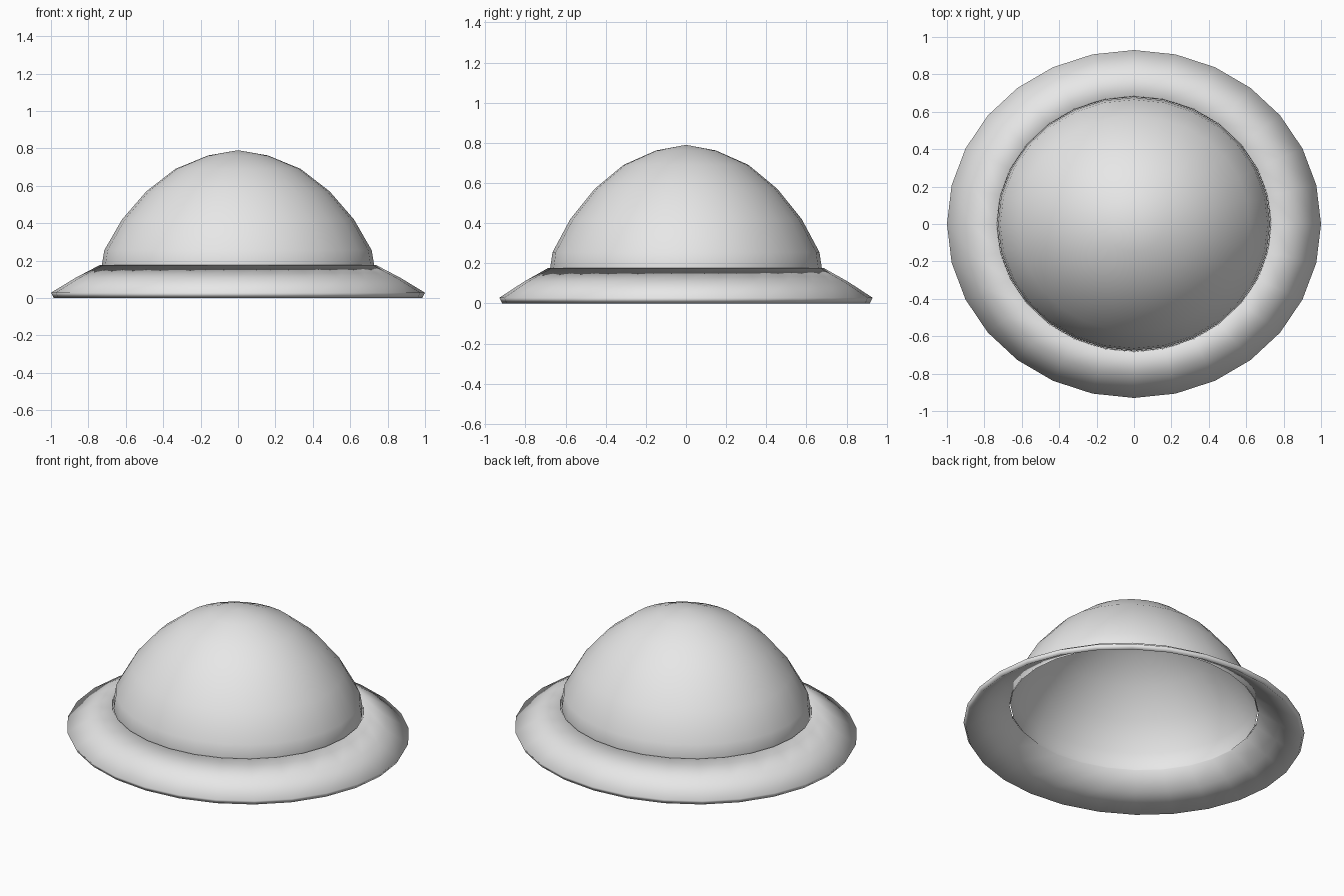
import bpy
import bmesh
import math

SEGMENTS = 28
DEPTH = 0.93  # the hat is slightly narrower from front to back

cube = bpy.data.objects.get("Cube")
if cube:
    bpy.data.objects.remove(cube, do_unlink=True)

grey = bpy.data.materials.new("light_grey")
grey.use_nodes = True
grey.diffuse_color = (0.8, 0.8, 0.8, 1)
grey.node_tree.nodes["Principled BSDF"].inputs["Base Color"].default_value = (0.8, 0.8, 0.8, 1)


def revolve(name, profile, closed=False):
    """Turn a (radius, height) profile into an oval smooth-shaded shell."""
    bm = bmesh.new()
    verts = [bm.verts.new((r, 0, z)) for r, z in profile]
    edges = [bm.edges.new(pair) for pair in zip(verts, verts[1:])]
    if closed:
        edges.append(bm.edges.new((verts[-1], verts[0])))
    bmesh.ops.spin(bm, geom=verts + edges, cent=(0, 0, 0), axis=(0, 0, 1),
                   angle=math.tau, steps=SEGMENTS, use_merge=False)
    bmesh.ops.remove_doubles(bm, verts=bm.verts, dist=0.001)
    bmesh.ops.scale(bm, vec=(1, DEPTH, 1), verts=bm.verts)
    bmesh.ops.recalc_face_normals(bm, faces=bm.faces)
    if not closed:
        # An open shell must face outward
        top = max(bm.faces, key=lambda f: f.calc_center_median().z)
        if top.normal.z < 0:
            bmesh.ops.reverse_faces(bm, faces=bm.faces)
    for face in bm.faces:
        face.smooth = True
    mesh = bpy.data.meshes.new(name)
    bm.to_mesh(mesh)
    bm.free()
    mesh.materials.append(grey)
    obj = bpy.data.objects.new(name, mesh)
    bpy.context.collection.objects.link(obj)
    return obj


# Domed crown, open underneath
revolve("crown", [(0, 0.79), (0.16, 0.762), (0.335, 0.69), (0.49, 0.57),
                  (0.62, 0.42), (0.715, 0.255), (0.728, 0.175), (0.725, 0.152)])

# Sloping brim with a thin outer lip, hollow underneath
revolve("brim", [(1.0, 0.028), (0.87, 0.107), (0.737, 0.177),
                 (0.73, 0.152), (0.855, 0.078), (0.985, 0.0)], closed=True)
